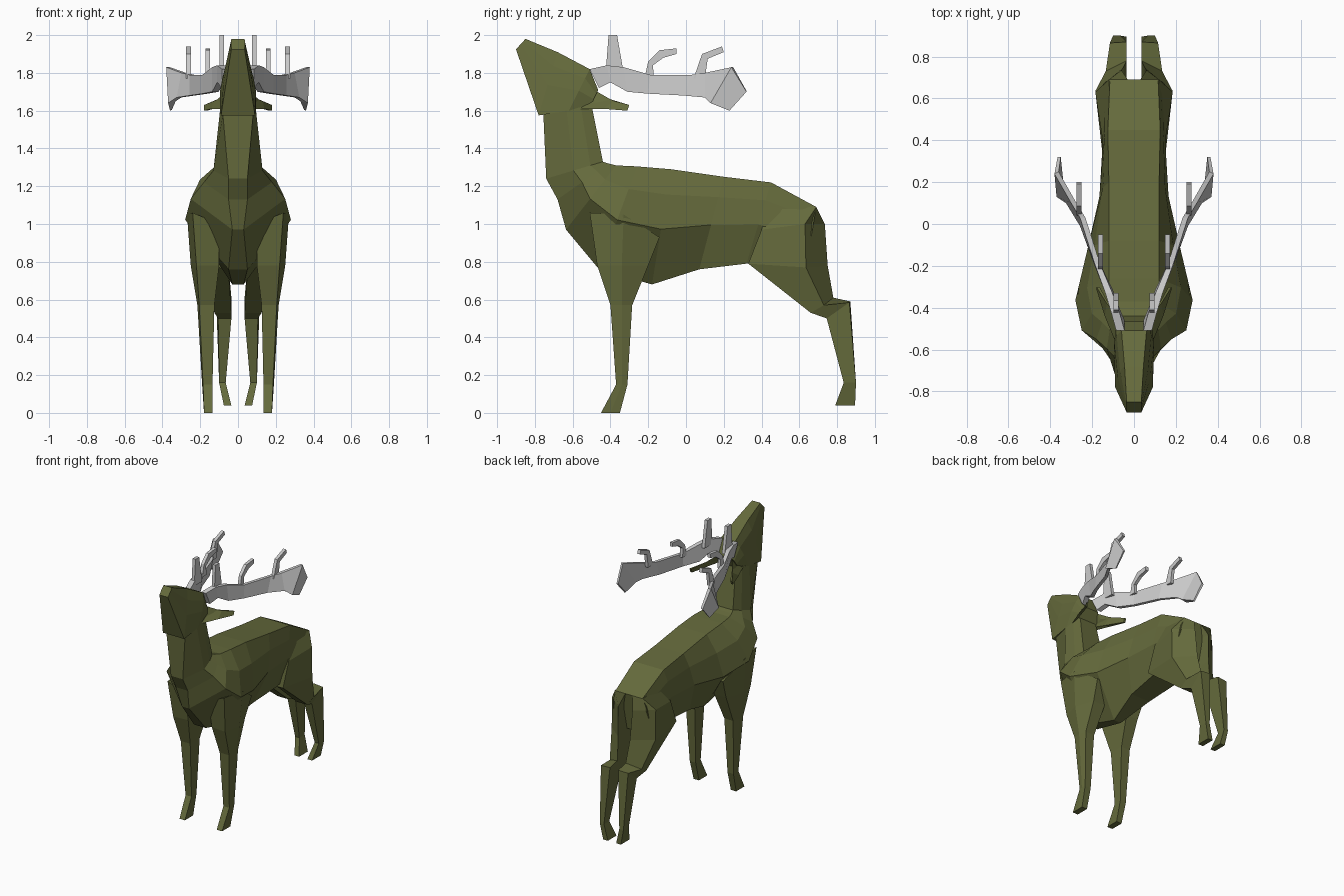
import bpy, bmesh

olive = bpy.data.materials.new("olive")
olive.diffuse_color = (0.13, 0.145, 0.045, 1)


def loft(name, rings, mat=None, mirror=False):
    """Skin a row of equal-sized point rings, cap both ends."""
    bm = bmesh.new()
    vr = [[bm.verts.new(p) for p in r] for r in rings]
    n = len(vr[0])
    for a, b in zip(vr, vr[1:]):
        for i in range(n):
            j = (i + 1) % n
            bm.faces.new((a[i], a[j], b[j], b[i]))
    bm.faces.new(vr[0])
    bm.faces.new(vr[-1])
    bmesh.ops.recalc_face_normals(bm, faces=bm.faces)
    me = bpy.data.meshes.new(name)
    bm.to_mesh(me)
    bm.free()
    ob = bpy.data.objects.new(name, me)
    bpy.context.collection.objects.link(ob)
    if mat:
        me.materials.append(mat)
    if mirror:
        ob.modifiers.new("mirror", 'MIRROR').use_mirror_merge = False
    return ob


def section(yt, zt, yb, zb, wt, wm, wb):
    """Symmetric eight-sided section from a top point to a bottom point."""
    half = [(wt, 0), (0.35 * wt + 0.65 * wm, 0.22), (wm, 0.52), (wb, 1)]
    pts = [(w, yt + (yb - yt) * t, zt + (zb - zt) * t) for w, t in half]
    return pts + [(-x, y, z) for x, y, z in reversed(pts)]


# torso and neck: top y, z, bottom y, z, widths at top, middle, bottom
torso = [
    (-0.50, 1.63, -0.755, 1.58, 0.07, 0.095, 0.08),
    (-0.44, 1.33, -0.74, 1.24, 0.09, 0.13, 0.05),
    (-0.41, 1.32, -0.68, 1.13, 0.10, 0.18, 0.05),
    (-0.37, 1.31, -0.635, 0.97, 0.11, 0.25, 0.03),
    (-0.26, 1.305, -0.46, 0.76, 0.12, 0.28, 0.05),
    (-0.08, 1.29, -0.18, 0.68, 0.12, 0.225, 0.03),
    (0.20, 1.25, 0.07, 0.76, 0.12, 0.165, 0.08),
    (0.45, 1.22, 0.32, 0.79, 0.125, 0.15, 0.10),
    (0.69, 1.09, 0.64, 0.80, 0.115, 0.15, 0.06),
]
loft("torso_and_neck", [section(*s) for s in torso], olive)

# head, muzzle raised
head = [
    (-0.465, 1.71, -0.51, 1.615, 0.06, 0.085, 0.07),
    (-0.51, 1.82, -0.62, 1.60, 0.06, 0.095, 0.095),
    (-0.68, 1.91, -0.78, 1.575, 0.045, 0.078, 0.09),
    (-0.85, 1.98, -0.90, 1.925, 0.035, 0.037, 0.035),
]
loft("head", [section(*s) for s in head], olive)

# ears
loft("ear", [
    [(0.06, -0.58, 1.63), (0.06, -0.47, 1.70), (0.08, -0.46, 1.66), (0.09, -0.56, 1.61)],
    [(0.11, -0.45, 1.615), (0.11, -0.40, 1.66), (0.13, -0.38, 1.65), (0.14, -0.44, 1.61)],
    [(0.165, -0.31, 1.60), (0.165, -0.30, 1.63), (0.18, -0.30, 1.63), (0.18, -0.31, 1.60)],
], olive, True)

# front legs: outer front, outer middle, outer back, inner back, inner front
loft("front_leg", [
    [(0.24, -0.51, 1.06), (0.27, -0.33, 1.05), (0.215, -0.14, 0.93), (0.10, -0.15, 0.93), (0.10, -0.50, 1.0)],
    [(0.22, -0.47, 0.78), (0.25, -0.34, 0.78), (0.20, -0.20, 0.78), (0.10, -0.20, 0.78), (0.10, -0.46, 0.78)],
    [(0.205, -0.40, 0.57), (0.215, -0.34, 0.57), (0.20, -0.285, 0.57), (0.125, -0.285, 0.57), (0.125, -0.40, 0.57)],
    [(0.185, -0.37, 0.15), (0.19, -0.34, 0.15), (0.185, -0.31, 0.15), (0.135, -0.31, 0.15), (0.135, -0.37, 0.15)],
    [(0.18, -0.45, 0), (0.18, -0.40, 0), (0.18, -0.35, 0), (0.135, -0.35, 0), (0.135, -0.45, 0)],
], olive, True)

# hind legs: outer front, outer back, inner back, inner front
loft("hind_leg", [
    [(0.12, 0.45, 1.12), (0.12, 0.69, 1.09), (0.03, 0.69, 1.09), (0.03, 0.45, 1.12)],
    [(0.15, 0.40, 0.97), (0.185, 0.63, 1.00), (0.06, 0.735, 1.00), (0.04, 0.45, 0.97)],
    [(0.15, 0.33, 0.79), (0.185, 0.635, 0.77), (0.05, 0.75, 0.78), (0.05, 0.40, 0.75)],
    [(0.125, 0.66, 0.53), (0.135, 0.73, 0.57), (0.035, 0.78, 0.61), (0.035, 0.66, 0.53)],
    [(0.105, 0.745, 0.50), (0.115, 0.865, 0.585), (0.035, 0.87, 0.59), (0.035, 0.745, 0.50)],
    [(0.10, 0.835, 0.16), (0.10, 0.90, 0.16), (0.065, 0.90, 0.16), (0.065, 0.835, 0.16)],
    [(0.075, 0.79, 0.04), (0.075, 0.895, 0.04), (0.035, 0.895, 0.04), (0.035, 0.79, 0.04)],
], olive, True)


def slab(x, yt, zt, yb, zb, t):
    """Thin four-cornered antler section between an upper and a lower point."""
    return [(x - t, yt, zt), (x + t, yt, zt), (x + t, yb, zb), (x - t, yb, zb)]


# antler beam: x, top y, z, bottom y, z, half thickness
beam = [
    (0.065, -0.51, 1.82, -0.46, 1.72, 0.02),
    (0.09, -0.42, 1.84, -0.40, 1.75, 0.02),
    (0.12, -0.33, 1.83, -0.31, 1.70, 0.017),
    (0.175, -0.19, 1.79, -0.20, 1.69, 0.013),
    (0.245, 0.03, 1.79, -0.01, 1.68, 0.013),
]
rings = [slab(*b) for b in beam]
# flared palm at the end
rings += [
    [(0.275, 0.10, 1.80), (0.30, 0.10, 1.80), (0.325, 0.10, 1.67), (0.30, 0.10, 1.67)],
    [(0.36, 0.25, 1.83), (0.38, 0.24, 1.83), (0.37, 0.13, 1.64), (0.33, 0.13, 1.65)],
    [(0.35, 0.32, 1.705), (0.365, 0.32, 1.70), (0.36, 0.23, 1.60), (0.35, 0.23, 1.605)],
]
loft("antler_beam", rings, None, True)

# tines: x and a row of (front y, z, back y, z)
tines = {
    "brow_tine": (0.085, [(-0.425, 1.80, -0.33, 1.80), (-0.41, 2.0, -0.365, 2.0)]),
    "middle_tine": (0.16, [(-0.22, 1.77, -0.17, 1.77), (-0.20, 1.86, -0.175, 1.84),
                           (-0.14, 1.92, -0.12, 1.88), (-0.05, 1.93, -0.05, 1.90)]),
    "rear_tine": (0.262, [(0.04, 1.77, 0.10, 1.77), (0.085, 1.90, 0.115, 1.875),
                          (0.19, 1.94, 0.20, 1.91)]),
}
for name, (x, rows) in tines.items():
    loft(name, [slab(x, *r, 0.012) for r in rows], None, True)
